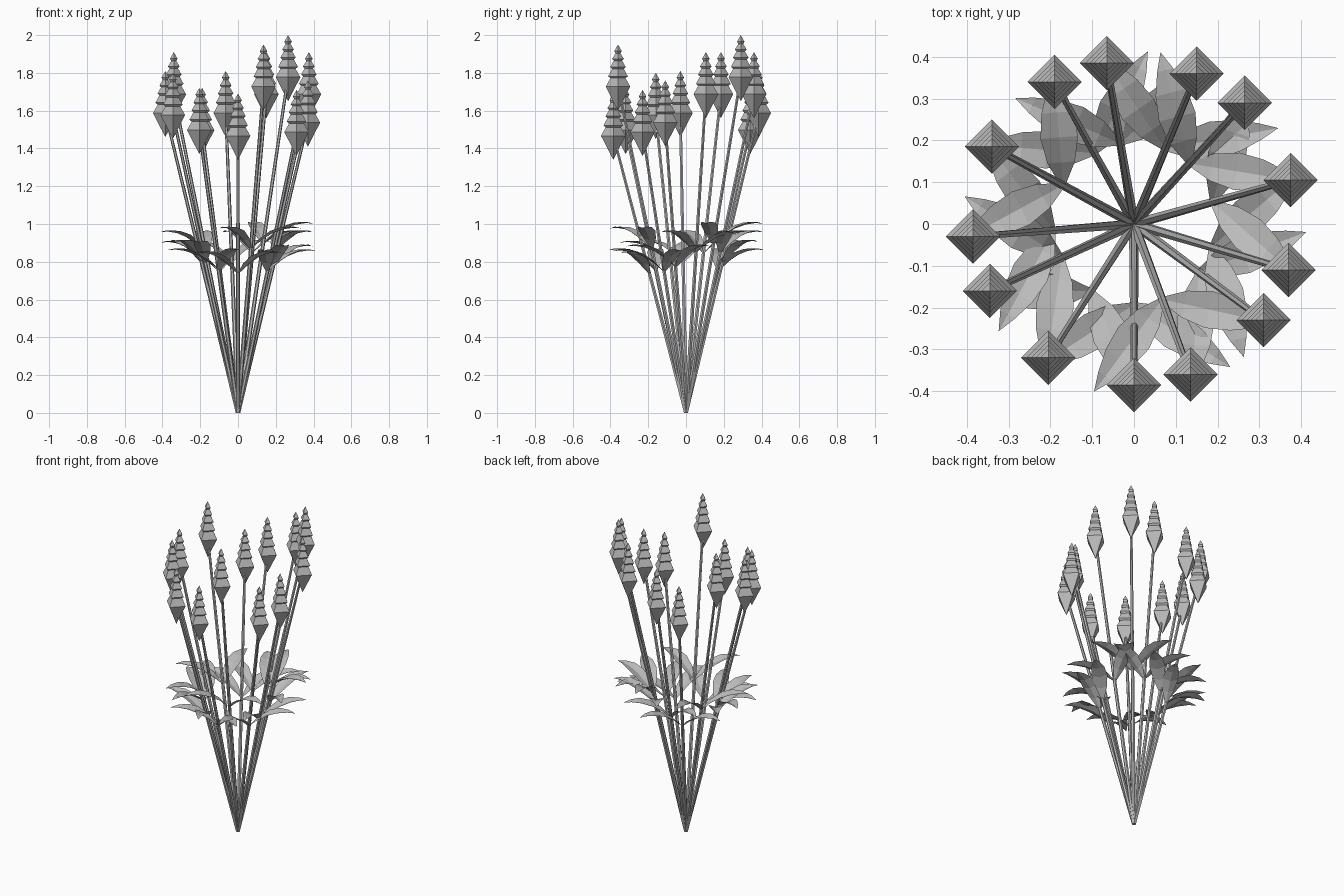
import bpy, bmesh, math
from mathutils import Vector

if "Cube" in bpy.data.objects:
    bpy.data.objects.remove(bpy.data.objects["Cube"])

grey = bpy.data.materials.new("plain grey")
grey.diffuse_color = (0.5, 0.5, 0.5, 1)
grey.use_nodes = True
grey.node_tree.nodes["Principled BSDF"].inputs["Base Color"].default_value = grey.diffuse_color

# flower positions: x, y, top height
FLOWERS = [
    (-0.19, 0.34, 1.72), (-0.065, 0.385, 1.81), (0.15, 0.36, 1.91),
    (0.265, 0.29, 2.0), (0.375, 0.105, 1.91), (0.37, -0.11, 1.76),
    (0.31, -0.23, 1.71), (0.135, -0.36, 1.95), (0.0, -0.385, 1.69),
    (-0.205, -0.32, 1.72), (-0.345, -0.16, 1.80), (-0.385, -0.03, 1.81),
    (-0.34, 0.185, 1.91)]

# head profile: radius, distance below the top
HEAD = [(0.065, 0.223), (0.040, 0.178), (0.052, 0.168), (0.031, 0.129),
        (0.041, 0.119), (0.022, 0.086), (0.031, 0.076), (0.013, 0.047),
        (0.020, 0.035)]

# leaf stations: distance along, rise, half width
LEAF = [(0.0, 0.0, 0.006), (0.055, 0.048, 0.033), (0.115, 0.085, 0.045),
        (0.175, 0.107, 0.038), (0.23, 0.115, 0.02), (0.275, 0.112, 0.0)]


def finish(bm, name):
    bmesh.ops.recalc_face_normals(bm, faces=bm.faces)
    mesh = bpy.data.meshes.new(name)
    bm.to_mesh(mesh)
    bm.free()
    mesh.materials.append(grey)
    bpy.context.collection.objects.link(bpy.data.objects.new(name, mesh))


def loft(bm, rings):
    """Skin closed rings of points; single-point rings become tips."""
    rows = [[bm.verts.new(p) for p in r] for r in rings]
    for a, b in zip(rows, rows[1:]):
        n = max(len(a), len(b))
        for i in range(n):
            j = (i + 1) % n
            quad = [a[i % len(a)], a[j % len(a)], b[j % len(b)], b[i % len(b)]]
            bm.faces.new(list(dict.fromkeys(quad)))
    for end in (rows[0], rows[-1]):
        if len(end) > 2:
            bm.faces.new(end)


def ring(center, radius, sides):
    return [center + Vector((radius * math.cos(i * math.tau / sides),
                             radius * math.sin(i * math.tau / sides), 0))
            for i in range(sides)]


def add_leaf(bm, base, angle):
    out = Vector((math.cos(angle), math.sin(angle), 0))
    side = Vector((-out.y, out.x, 0))
    rows = []
    for d, h, w in LEAF:
        mid = base + out * d + Vector((0, 0, h))
        lift = Vector((0, 0, w * 0.3))
        pts = [mid] if w == 0 else [mid - side * w + lift, mid, mid + side * w + lift]
        rows.append([bm.verts.new(p) for p in pts])
    for a, b in zip(rows, rows[1:]):
        for i in range(2):
            if len(b) == 1:
                bm.faces.new((a[i], a[i + 1], b[0]))
            else:
                bm.faces.new((a[i], a[i + 1], b[i + 1], b[i]))


for x, y, top in FLOWERS:
    # stem leaning out from the common foot
    end = Vector((x, y, top - 0.22))
    bm = bmesh.new()
    loft(bm, [ring(Vector((0, 0, 0)), 0.012, 6), ring(end, 0.008, 6)])
    finish(bm, "stem")

    # tiered four-sided flower head
    bm = bmesh.new()
    rings = [[Vector((x, y, top - 0.35))]]
    rings += [ring(Vector((x, y, top - d)), r, 4) for r, d in HEAD]
    rings.append([Vector((x, y, top))])
    loft(bm, rings)
    finish(bm, "flower_head")

    # pair of leaves spreading either side of the stem
    bm = bmesh.new()
    for spread in (-57, 57):
        add_leaf(bm, end * 0.5, math.atan2(y, x) + math.radians(spread))
    finish(bm, "leaf_pair")
